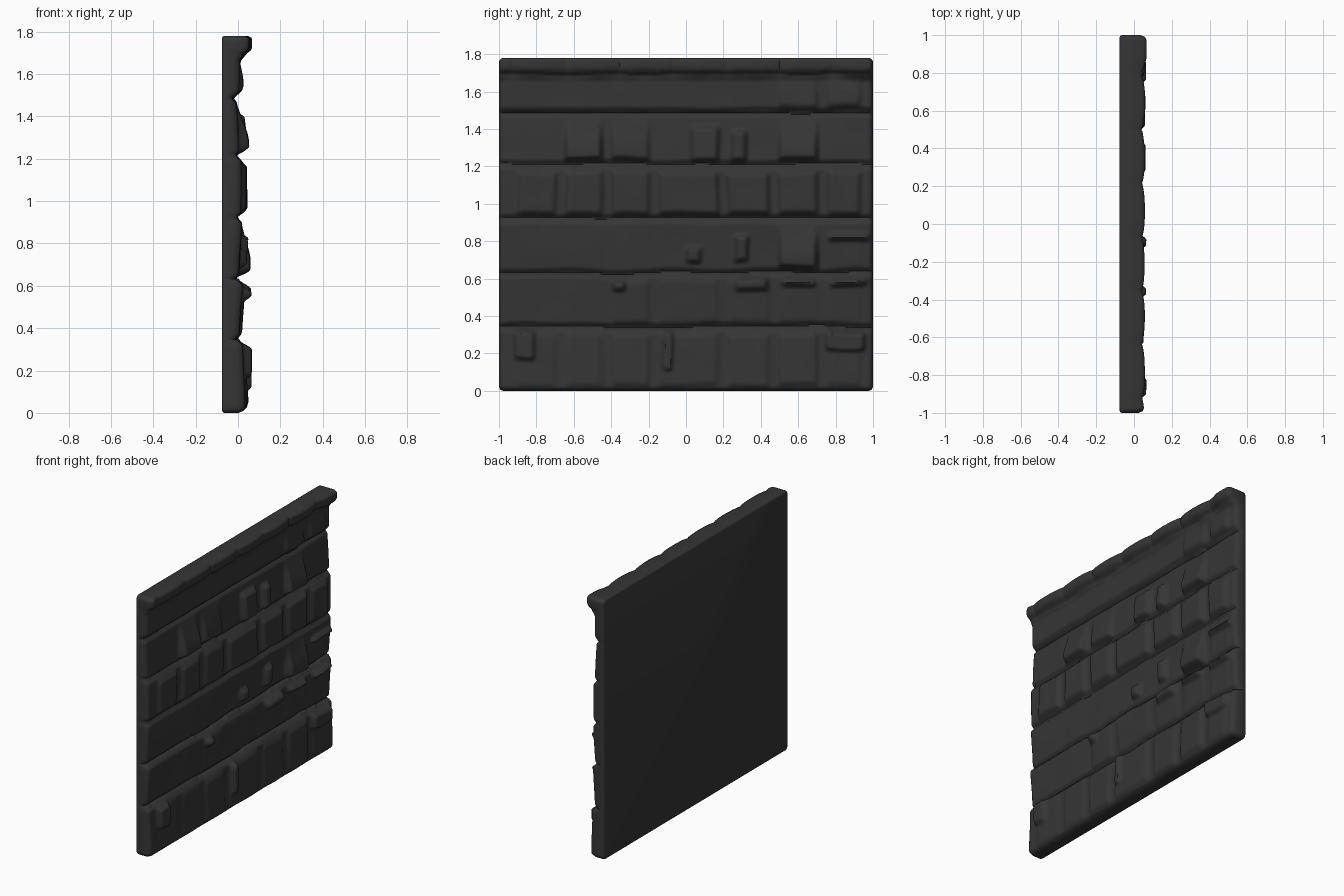
import bpy, bmesh, math
from mathutils import Vector, noise

if "Cube" in bpy.data.objects:
    bpy.data.objects.remove(bpy.data.objects["Cube"])

W, H, BACK = 1.0, 1.78, -0.076
NY, NZ = 220, 200

# vertical joints shared by all courses
JOINTS = [-.93, -.67, -.42, -.17, .2, .47, .73, .96]

# courses: bottom, top, relief at bottom and top, slope flag, height of the seven stones (mm)
COURSES = [
    (.0, .34, .032, .025, 0, (8, 10, 14, 14, 14, 18, 10)),
    (.34, .63, .004, .022, 0, (0, 0, 12, 8, 8, 6, 4)),
    (.63, .92, .0, .02, 1, (0, 3, 0, 0, 0, 54, 6)),
    (.92, 1.21, .015, .016, 0, (22, 22, 22, 26, 28, 28, 24)),
    (1.21, 1.49, .008, -.008, 1, (0, 48, 28, 0, 0, 44, 0)),
    (1.49, 1.70, .004, .006, 1, (0, 0, 0, 0, 0, 20, 20))]

# small raised knobs: centre y, centre z, width, height (all protrude by KNOB)
KNOB = .036
KNOBS = [(-.86, .24, .14, .18), (-.10, .22, .08, .24), (.85, .27, .24, .13),
         (-.36, .57, .10, .09), (.35, .57, .20, .10), (.60, .58, .22, .07), (.87, .58, .22, .07),
         (.04, .73, .11, .12), (.30, .76, .11, .17), (.87, .82, .25, .07),
         (.10, 1.32, .18, .22), (.28, 1.31, .11, .19)]


def smooth(t):
    t = min(1, max(0, t))
    return t * t * (3 - 2 * t)


def plateau(v, a, b, soft=.04):
    return smooth(min(v - a, b - v) / soft)


def rounding(d, r=.03):
    return r * (1 - math.sqrt(1 - (1 - d / r) ** 2)) if d < r else 0


def ledge(y):
    # scalloped overhang of the top ledge
    return .04 + .018 * math.sqrt(abs(math.sin(math.pi * (y + .64) / .285))) + .01 * smooth((y - .82) / .06)


def relief(y, z):
    # warp the joints a little so that they look hand cut
    wy = y + .012 * noise.noise(Vector((y * 4, z * 4, 3)))
    wz = z + .012 * noise.noise(Vector((y * 4, z * 4, 9)))
    x = .006
    for z0, z1, low, high, slope, heights in COURSES:
        if not z0 <= wz < z1:
            continue
        t = (wz - z0) / (z1 - z0)
        x = low + (high - low) * t
        # groove between courses, except at the ground
        x -= .02 * (1 - smooth(min(wz - z0 if z0 else 1, z1 - wz) / .03))
        for a, b, h in zip(JOINTS, JOINTS[1:], heights):
            k = plateau(wy, a + .01, b - .01) * plateau(wz, z0 + .01, z1 - .02)
            x += h / 1000 * k * (smooth((1 - t) * 1.3) if slope else 1)
    for cy, cz, w, h in KNOBS:
        x += KNOB * plateau(wy, cy - w / 2, cy + w / 2) * plateau(wz, cz - h / 2, cz + h / 2)
    lip = smooth((z - 1.65 - .012 * noise.noise(Vector((y * 7, 0, 1)))) / .085)
    x = min(x, .064)
    x += (ledge(y) - x) * lip
    x += .004 * noise.noise(Vector((y * 6, z * 6, 0)))
    return x - rounding(W - abs(y)) - rounding(z) - rounding(H - z, .02)


def corner(y, z, r=.025):
    # round the four outline corners
    cy, cz = W - r, H / 2 - r
    dy, dz = abs(y) - cy, abs(z - H / 2) - cz
    if dy > 0 and dz > 0:
        k = max(dy, dz) / math.hypot(dy, dz)
        y = math.copysign(cy + dy * k, y)
        z = H / 2 + math.copysign(cz + dz * k, z - H / 2)
    return y, z


# carved face
bm = bmesh.new()
grid = []
for j in range(NZ + 1):
    row = []
    for i in range(NY + 1):
        y, z = -W + 2 * W * i / NY, H * j / NZ
        row.append(bm.verts.new((relief(y, z), *corner(y, z))))
    grid.append(row)
for j in range(NZ):
    for i in range(NY):
        bm.faces.new((grid[j][i], grid[j][i + 1], grid[j + 1][i + 1], grid[j + 1][i]))

# side walls, small back chamfer and flat back
ring = grid[0][:-1] + [r[-1] for r in grid[:-1]] + grid[-1][:0:-1] + [r[0] for r in grid[:0:-1]]
loops = [ring]
for x, inset in ((BACK + .012, 0), (BACK + .004, .003), (BACK, .012)):
    loops.append([bm.verts.new((x, v.co.y * (1 - inset / W),
                                H / 2 + (v.co.z - H / 2) * (1 - 2 * inset / H))) for v in ring])
n = len(ring)
for a, b in zip(loops, loops[1:]):
    for i in range(n):
        bm.faces.new((a[i], b[i], b[(i + 1) % n], a[(i + 1) % n]))
bm.faces.new(loops[-1][::-1])
bmesh.ops.recalc_face_normals(bm, faces=bm.faces)

mesh = bpy.data.meshes.new("stone_wall_panel")
bm.to_mesh(mesh)
bm.free()
wall = bpy.data.objects.new("stone_wall_panel", mesh)
bpy.context.collection.objects.link(wall)

stone = bpy.data.materials.new("dark grey stone")
stone.diffuse_color = (.036, .036, .036, 1)
stone.use_nodes = True
stone.node_tree.nodes["Principled BSDF"].inputs["Base Color"].default_value = stone.diffuse_color
mesh.materials.append(stone)

bpy.context.view_layer.objects.active = wall
wall.select_set(True)
bpy.ops.object.shade_smooth_by_angle(angle=math.radians(50))
